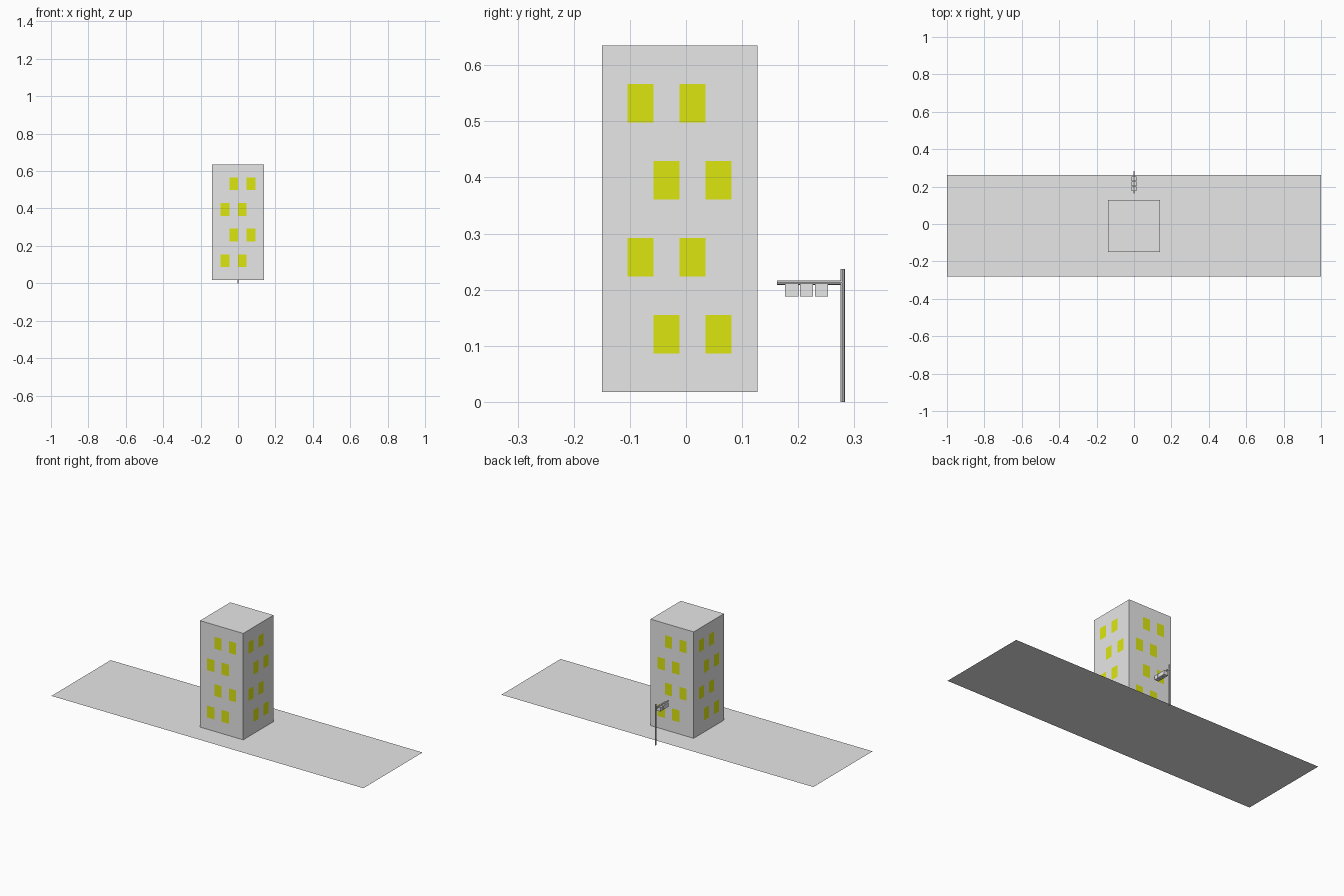
import bpy
import bmesh
from math import pi
from mathutils import Matrix, Vector

cube = bpy.data.objects.get("Cube")
if cube:
    bpy.data.objects.remove(cube, do_unlink=True)


def material(name, rgb):
    mat = bpy.data.materials.new(name)
    mat.use_nodes = True
    colour = (*rgb, 1)
    mat.diffuse_color = colour
    mat.node_tree.nodes["Principled BSDF"].inputs["Base Color"].default_value = colour
    return mat


grey = material("pale_grey", (0.8, 0.8, 0.8))
yellow = material("window_yellow", (0.72, 0.8, 0.005))


def finish(name, bm, *mats):
    mesh = bpy.data.meshes.new(name)
    bm.to_mesh(mesh)
    bm.free()
    for mat in mats:
        mesh.materials.append(mat)
    obj = bpy.data.objects.new(name, mesh)
    bpy.context.collection.objects.link(obj)
    return obj


def box(name, centre, size):
    bm = bmesh.new()
    bmesh.ops.create_cube(bm, size=1, matrix=Matrix.Translation(centre) @ Matrix.Diagonal((*size, 1)))
    return finish(name, bm, grey)


def rod(name, start, end, radius):
    start, end = Vector(start), Vector(end)
    axis = end - start
    turn = axis.to_track_quat("Z", "Y").to_matrix().to_4x4()
    bm = bmesh.new()
    bmesh.ops.create_cone(bm, cap_ends=True, segments=8, radius1=radius, radius2=radius,
                          depth=axis.length, matrix=Matrix.Translation((start + end) / 2) @ turn)
    return finish(name, bm, grey)


GROUND_Z = 0.018
WIDTH, HEIGHT, MID_Y = 0.277, 0.617, -0.0115
COLS, ROWS = 6, 9

# Flat ground sheet
bm = bmesh.new()
bmesh.ops.create_grid(bm, x_segments=1, y_segments=1, size=1,
                      matrix=Matrix.Translation((0, -0.009, GROUND_Z)) @ Matrix.Diagonal((1, 0.271, 1, 1)))
finish("ground", bm, grey)

# Tower: four gridded walls with windows in staggered cells, plus a flat roof
bm = bmesh.new()
stand = Matrix.Translation((0, -WIDTH / 2, HEIGHT / 2)) @ Matrix.Rotation(pi / 2, 4, "X")
for side in range(4):
    place = Matrix.Rotation(side * pi / 2, 4, "Z") @ stand @ Matrix.Diagonal((WIDTH, HEIGHT, 1, 1))
    verts = bmesh.ops.create_grid(bm, x_segments=COLS, y_segments=ROWS, size=0.5)["verts"]
    for face in {f for v in verts for f in v.link_faces}:
        cell = face.calc_center_median()
        col, row = int((cell.x + 0.5) * COLS), int((cell.y + 0.5) * ROWS)
        shift = (row // 2 + side) % 2
        face.material_index = int(row % 2 == 1 and col in (1 + shift, 3 + shift))
    bmesh.ops.transform(bm, matrix=place, verts=verts)
bmesh.ops.create_grid(bm, x_segments=1, y_segments=1, size=WIDTH / 2,
                      matrix=Matrix.Translation((0, 0, HEIGHT)))
bmesh.ops.remove_doubles(bm, verts=bm.verts, dist=0.0001)
tower = finish("tower", bm, grey, yellow)
tower.location = (0, MID_Y, GROUND_Z)

# Signal post with its arm and three hanging lamps
rod("signal_post", (0, 0.279, 0), (0, 0.279, 0.237), 0.004)
rod("signal_arm", (0, 0.162, 0.2125), (0, 0.279, 0.2125), 0.004)
for i in range(3):
    box(f"signal_lamp_{i + 1}", (0, 0.1885 + i * 0.0265, 0.1995), (0.026, 0.0235, 0.023))
